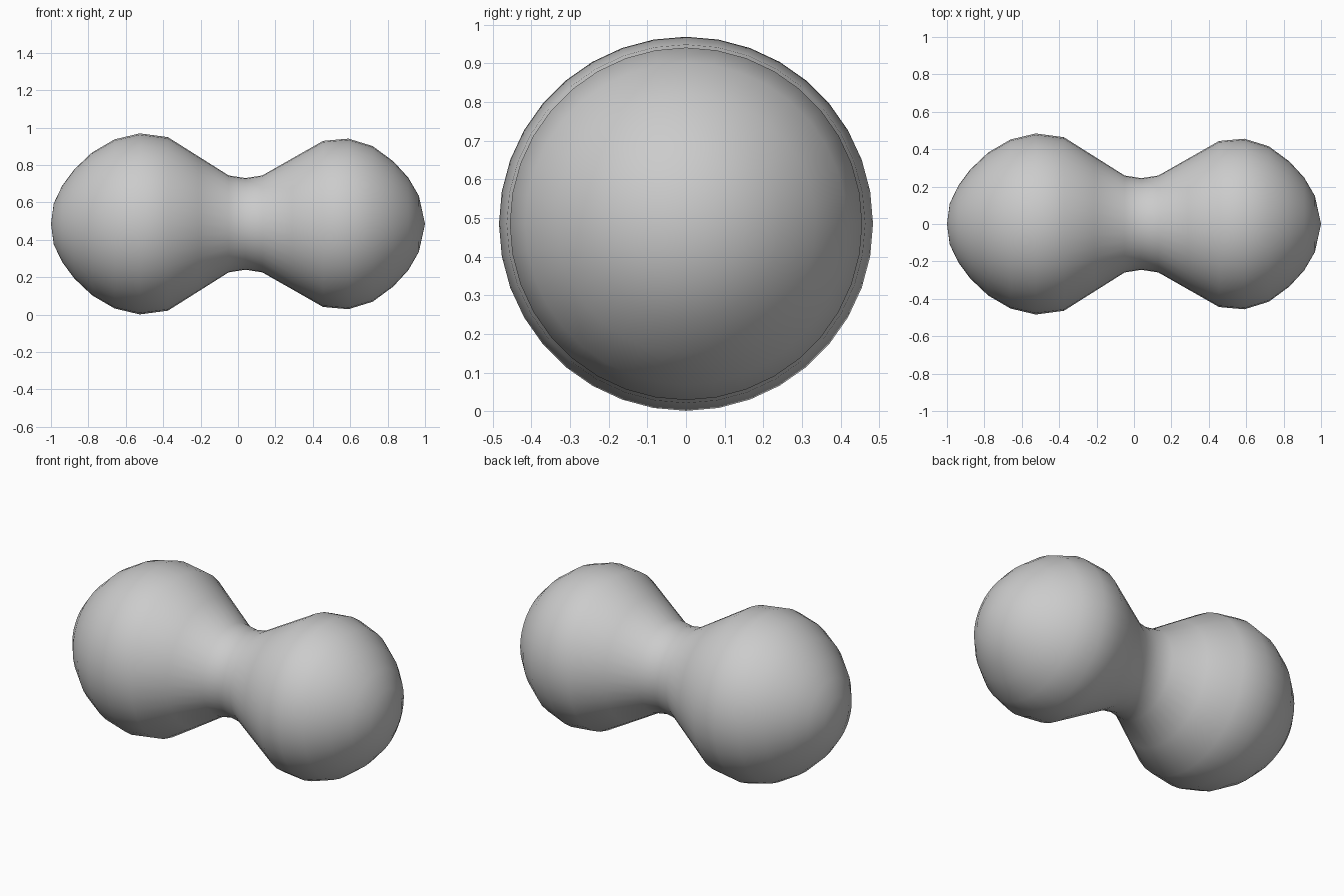
import bpy, bmesh, math
from mathutils import Matrix, Vector

if "Cube" in bpy.data.objects:
    bpy.data.objects.remove(bpy.data.objects["Cube"])

# Half outline of the dumbbell body: (x, radius)
PROFILE = [
    (-1.0, 0.0), (-0.985, 0.11), (-0.94, 0.204), (-0.875, 0.292),
    (-0.78, 0.382), (-0.66, 0.452), (-0.525, 0.484), (-0.375, 0.464),
    (-0.21, 0.36), (-0.05, 0.259), (0.04, 0.245), (0.13, 0.259), (0.29, 0.35),
    (0.455, 0.444), (0.59, 0.456), (0.72, 0.416), (0.83, 0.335),
    (0.91, 0.248), (0.967, 0.15), (1.0, 0.0),
]
CENTRE_Z = 0.485
SIDES = 36

# Spin the outline around the long axis
bm = bmesh.new()
verts = [bm.verts.new((x, 0, r)) for x, r in PROFILE]
edges = [bm.edges.new(pair) for pair in zip(verts, verts[1:])]
bmesh.ops.spin(bm, geom=verts + edges, cent=(0, 0, 0), axis=(1, 0, 0),
               angle=math.tau, steps=SIDES, use_duplicate=False)
bmesh.ops.remove_doubles(bm, verts=bm.verts, dist=0.0005)
bmesh.ops.recalc_face_normals(bm, faces=bm.faces)
bmesh.ops.translate(bm, verts=bm.verts, vec=(0, 0, CENTRE_Z))
for f in bm.faces:
    f.smooth = True

mesh = bpy.data.meshes.new("dumbbell_body")
bm.to_mesh(mesh)
bm.free()
body = bpy.data.objects.new("dumbbell_body", mesh)
bpy.context.collection.objects.link(body)
